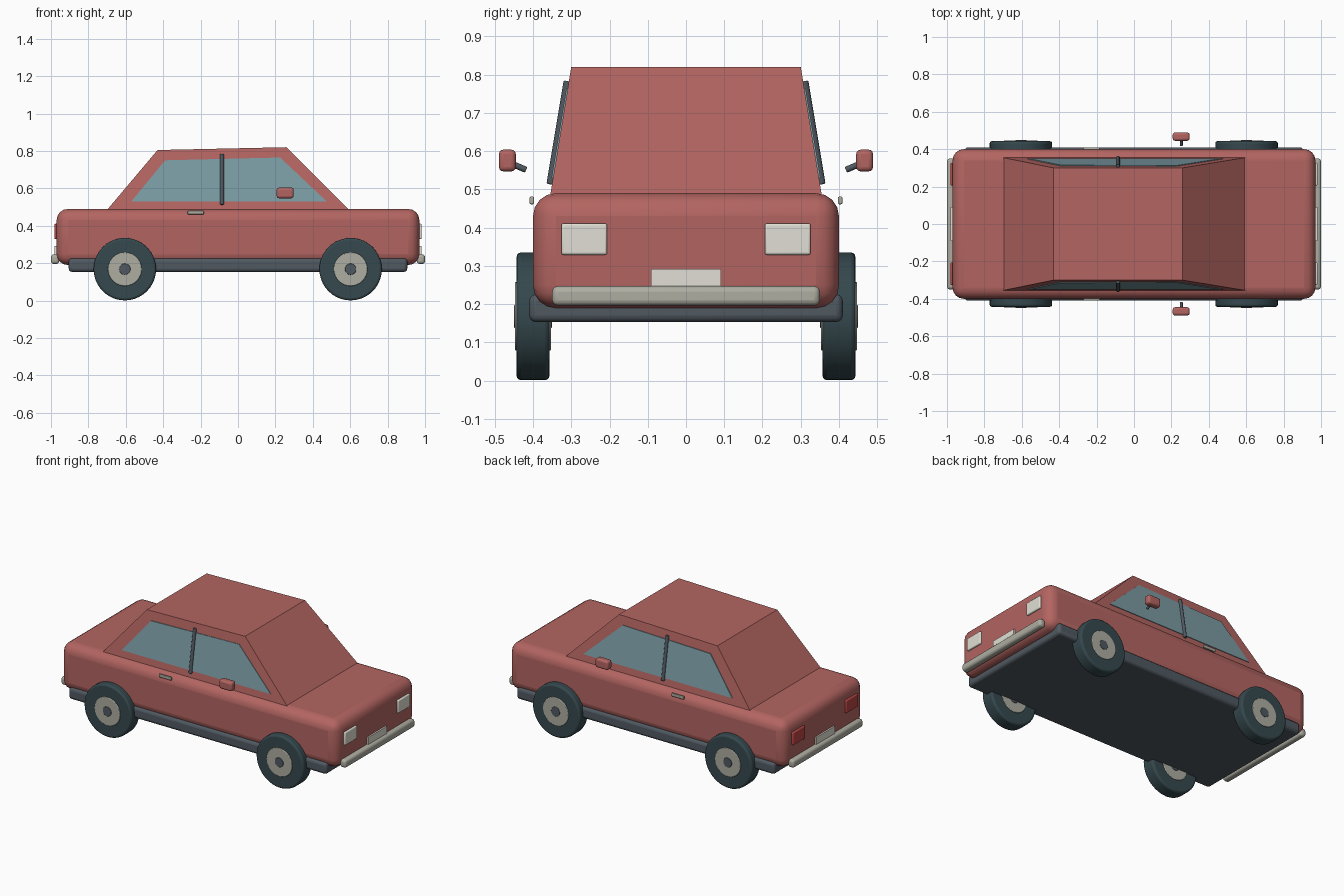
import bpy, bmesh, math
from mathutils import Vector

if "Cube" in bpy.data.objects:
    bpy.data.objects.remove(bpy.data.objects["Cube"])


def material(name, rgb):
    m = bpy.data.materials.new(name)
    m.diffuse_color = (*rgb, 1)
    m.use_nodes = True
    m.node_tree.nodes["Principled BSDF"].inputs["Base Color"].default_value = m.diffuse_color
    return m


RED = material("red_paint", (0.45, 0.13, 0.12))
LAMP_RED = material("lamp_red", (0.5, 0.06, 0.06))
GLASS = material("glass", (0.2, 0.33, 0.37))
RUBBER = material("rubber", (0.035, 0.065, 0.075))
DARK = material("dark_trim", (0.08, 0.1, 0.12))
METAL = material("metal", (0.42, 0.42, 0.36))
WHITE = material("off_white", (0.75, 0.74, 0.66))


def finish(ob, name, mat, bevel=0, segments=3):
    ob.name = name
    ob.data.materials.append(mat)
    if bevel:
        b = ob.modifiers.new("bevel", 'BEVEL')
        b.width, b.segments = bevel, segments
        b.limit_method, b.angle_limit = 'ANGLE', math.radians(40)
    bpy.ops.object.select_all(action='DESELECT')
    ob.select_set(True)
    bpy.context.view_layer.objects.active = ob
    bpy.ops.object.shade_smooth_by_angle(angle=math.radians(30))
    return ob


def box(name, lo, hi, mat, bevel=0, segments=3):
    lo, hi = Vector(lo), Vector(hi)
    bpy.ops.mesh.primitive_cube_add(size=1, location=(lo + hi) / 2)
    ob = bpy.context.object
    ob.scale = hi - lo
    bpy.ops.object.transform_apply(location=False, rotation=False, scale=True)
    return finish(ob, name, mat, bevel, segments)


def rod(name, a, b, radius, mat, bevel=0, sides=40):
    a, b = Vector(a), Vector(b)
    bpy.ops.mesh.primitive_cylinder_add(vertices=sides, radius=radius,
                                        depth=(b - a).length, location=(a + b) / 2)
    ob = bpy.context.object
    ob.rotation_euler = (b - a).to_track_quat('Z', 'Y').to_euler()
    return finish(ob, name, mat, bevel)


def loft(name, ring_a, ring_b, mat):
    # solid between two four-cornered rings
    bm = bmesh.new()
    a = [bm.verts.new(p) for p in ring_a]
    b = [bm.verts.new(p) for p in ring_b]
    bm.faces.new(a)
    bm.faces.new(b)
    for i in range(4):
        j = (i + 1) % 4
        bm.faces.new((a[i], a[j], b[j], b[i]))
    bmesh.ops.recalc_face_normals(bm, faces=bm.faces)
    me = bpy.data.meshes.new(name)
    bm.to_mesh(me)
    bm.free()
    ob = bpy.data.objects.new(name, me)
    bpy.context.collection.objects.link(ob)
    return finish(ob, name, mat)


# lower body and chassis
box("body", (-0.97, -0.40, 0.19), (0.97, 0.40, 0.49), RED, 0.06, 4)
box("chassis", (-0.905, -0.41, 0.153), (0.905, 0.41, 0.226), DARK, 0.018)

# cabin with slanted sides
def side_y(z):
    return 0.355 - 0.055 * (z - 0.485) / 0.33


loft("cabin",
     [(-0.70, -0.355, 0.485), (0.595, -0.355, 0.485), (0.595, 0.355, 0.485), (-0.70, 0.355, 0.485)],
     [(-0.43, -0.30, 0.805), (0.26, -0.30, 0.82), (0.26, 0.30, 0.82), (-0.43, 0.30, 0.805)], RED)

for s, side in ((-1, "left"), (1, "right")):
    # side glass and door pillar
    outline = [(-0.57, 0.53), (0.475, 0.53), (0.225, 0.765), (-0.39, 0.75)]
    loft(f"window_{side}",
         [(x, s * (side_y(z) + 0.004), z) for x, z in outline],
         [(x, s * (side_y(z) - 0.012), z) for x, z in outline], GLASS)
    rod(f"pillar_{side}", (-0.086, s * 0.354, 0.513), (-0.086, s * 0.309, 0.783),
        0.011, DARK, 0.004, 16)
    # wing mirror and handle
    box(f"mirror_{side}", (0.207, s * 0.467 - 0.022, 0.547), (0.297, s * 0.467 + 0.022, 0.604),
        RED, 0.012)
    rod(f"mirror_stalk_{side}", (0.253, s * 0.418, 0.551), (0.253, s * 0.46, 0.569),
        0.008, DARK, 0.003, 16)
    box(f"door_handle_{side}", (-0.27, s * 0.403 - 0.006, 0.461), (-0.182, s * 0.403 + 0.006, 0.481),
        METAL, 0.004)
    # wheels
    for x, end in ((-0.605, "rear"), (0.602, "front")):
        for part, r, inner, outer, mat, bev in (("tyre", 0.167, 0.357, 0.443, RUBBER, 0.012),
                                                ("hub", 0.09, 0.353, 0.447, METAL, 0.004),
                                                ("hub_cap", 0.03, 0.35, 0.45, DARK, 0.003)):
            rod(f"{part}_{end}_{side}", (x, s * inner, 0.168), (x, s * outer, 0.168), r, mat, bev)

# lamps, plates and bumpers at both ends
for e, end, lamp in ((1, "front", WHITE), (-1, "rear", LAMP_RED)):
    for s, side in ((-1, "left"), (1, "right")):
        box(f"{end}_lamp_{side}", (e * 0.97 - 0.012, s * 0.266 - 0.06, 0.329),
            (e * 0.97 + 0.012, s * 0.266 + 0.06, 0.411), lamp, 0.006)
    box(f"{end}_plate", (e * 0.972 - 0.008, -0.092, 0.235), (e * 0.972 + 0.008, 0.092, 0.292), WHITE)
    box(f"{end}_bumper", (e * 0.978 - 0.022, -0.35, 0.196), (e * 0.978 + 0.022, 0.35, 0.247),
        METAL, 0.015)
